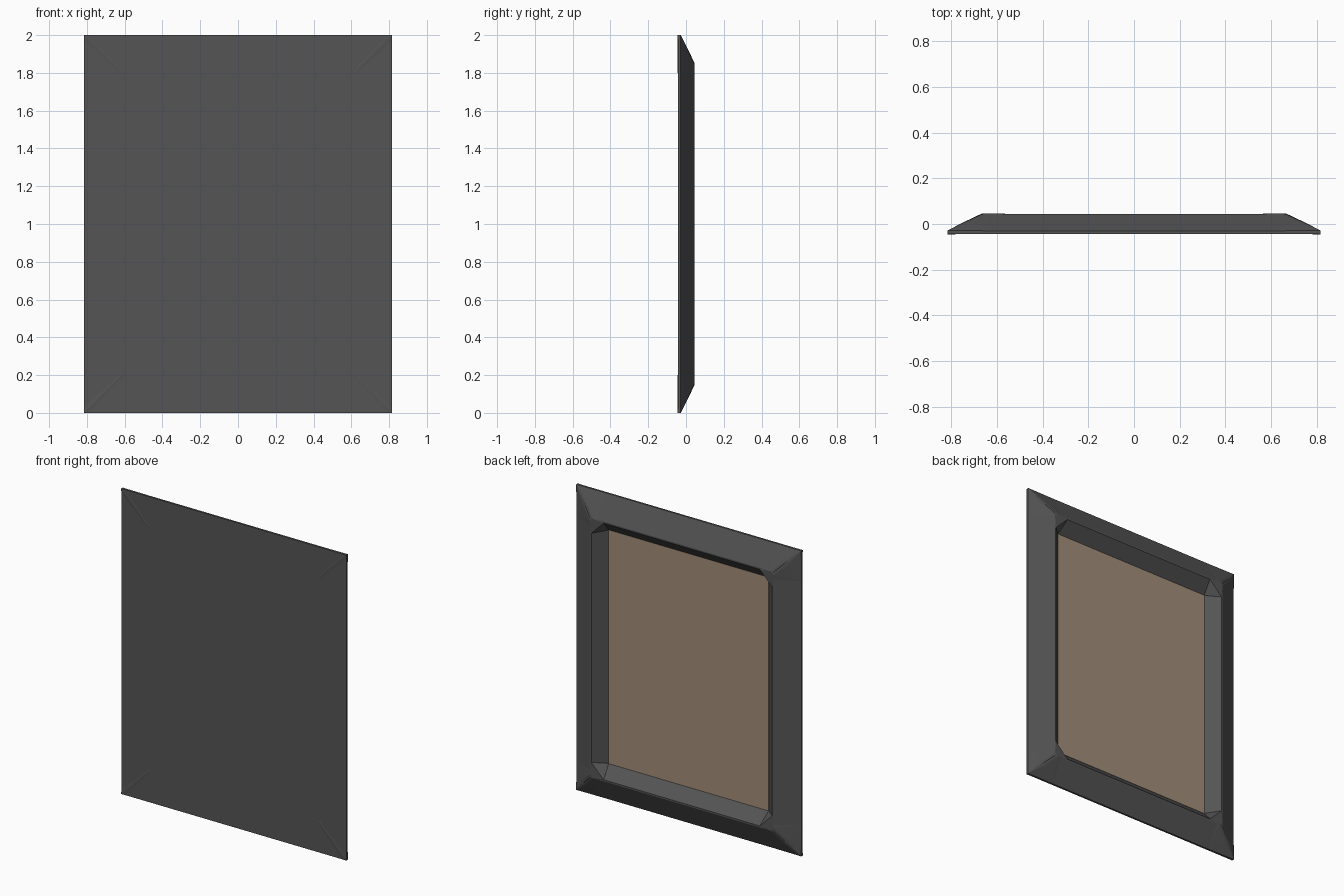
import bpy, bmesh

if "Cube" in bpy.data.objects:
    bpy.data.objects.remove(bpy.data.objects["Cube"])

HX, HZ, ZC = 0.815, 1.0, 1.0   # half width, half height, centre height


def material(name, color):
    m = bpy.data.materials.new(name)
    m.diffuse_color = (*color, 1)
    m.use_nodes = True
    m.node_tree.nodes["Principled BSDF"].inputs["Base Color"].default_value = m.diffuse_color
    return m


def finish(bm, name, mat):
    bmesh.ops.recalc_face_normals(bm, faces=bm.faces)
    me = bpy.data.meshes.new(name)
    bm.to_mesh(me)
    bm.free()
    me.materials.append(mat)
    ob = bpy.data.objects.new(name, me)
    bpy.context.collection.objects.link(ob)
    return ob


dark = material("dark_frame", (0.09, 0.09, 0.09))
tan = material("tan_canvas", (0.36, 0.27, 0.19))

# Frame moulding: rectangular rings (inset, y) lofted into a closed loop
profile = [(0, -0.043), (0, -0.03), (0.15, 0.044), (0.16, 0.044),
           (0.235, -0.028), (0.235, -0.043)]
bm = bmesh.new()
rings = []
for d, y in profile:
    rings.append([bm.verts.new((sx * (HX - d), y, ZC + sz * (HZ - d)))
                  for sx, sz in ((-1, -1), (1, -1), (1, 1), (-1, 1))])
for a, b in zip(rings, rings[1:]):
    for i in range(4):
        j = (i + 1) % 4
        bm.faces.new((a[i], a[j], b[j], b[i]))
# Back board closes the rear of the frame
bm.faces.new(rings[0])
bm.faces.new(rings[-1])
bmesh.ops.remove_doubles(bm, verts=bm.verts, dist=1e-5)
finish(bm, "frame", dark)

# Canvas panel seen inside the frame
bm = bmesh.new()
bmesh.ops.create_cube(bm, size=1)
for v in bm.verts:
    v.co = (v.co.x * 2 * (HX - 0.235), -0.034 + v.co.y * 0.014,
            ZC + v.co.z * 2 * (HZ - 0.235))
finish(bm, "canvas", tan)

# Faceted corner caps: (x inset, z inset, y) hull points, placed on four corners
cap = [(0, 0, -0.045), (0, 0, -0.028), (0.2, 0, -0.03), (0, 0.2, -0.03),
       (0.07, 0.1, 0.008), (0.1, 0.07, 0.008),
       (0.15, 0.17, 0.046), (0.17, 0.15, 0.046),
       (0.25, 0.16, 0.045), (0.16, 0.25, 0.045),
       (0.236, 0.236, -0.028), (0.2, 0.2, -0.044)]
for sx, side in ((-1, "left"), (1, "right")):
    for sz, level in ((-1, "lower"), (1, "upper")):
        bm = bmesh.new()
        for dx, dz, y in cap:
            bm.verts.new((sx * (HX - dx), y, ZC + sz * (HZ - dz)))
        bmesh.ops.convex_hull(bm, input=bm.verts)
        finish(bm, f"{level}_{side}_corner_cap", dark)
